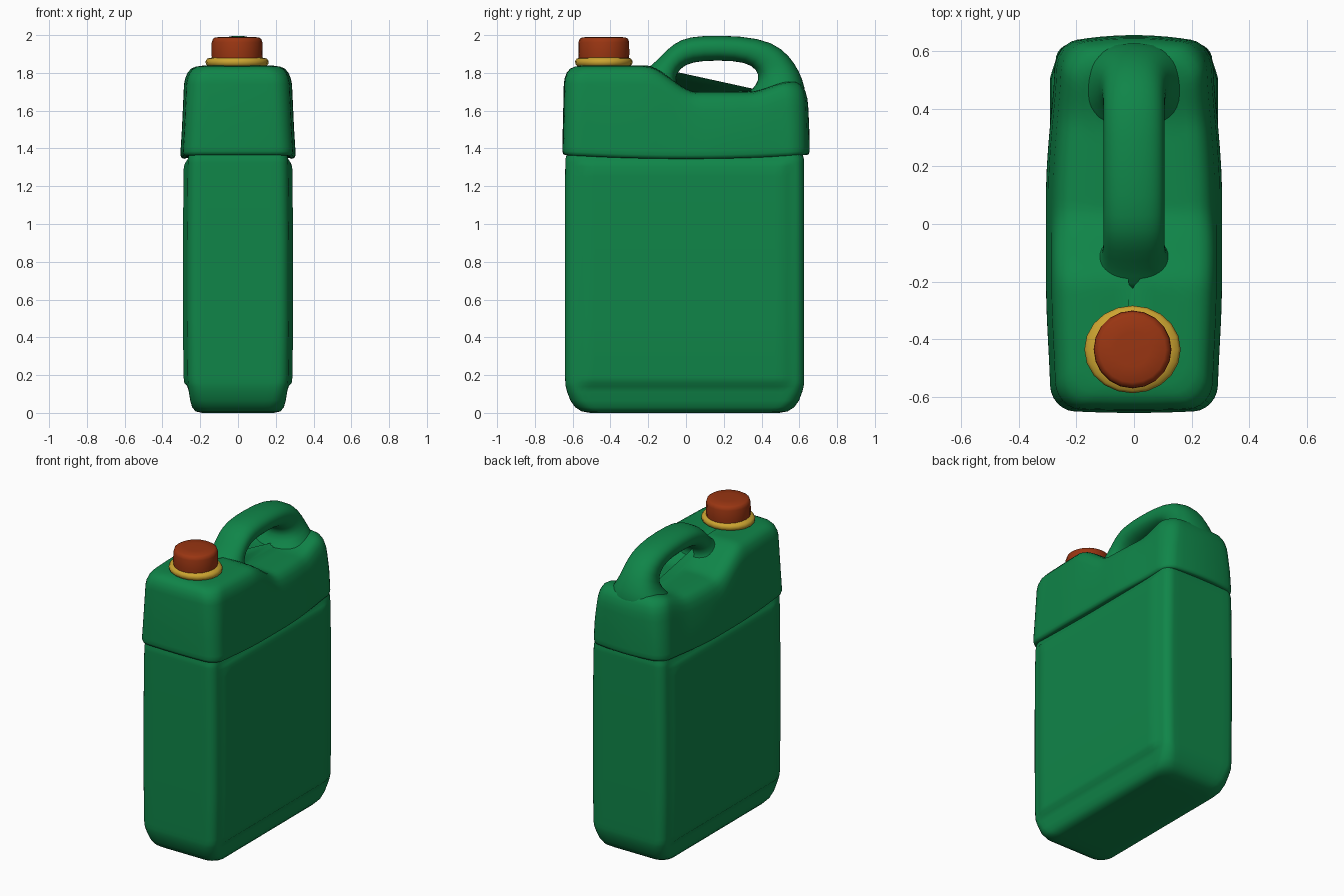
import bpy, bmesh, math
from mathutils import Vector

cube = bpy.data.objects.get("Cube")
if cube:
    bpy.data.objects.remove(cube, do_unlink=True)


def material(name, rgb):
    m = bpy.data.materials.new(name)
    m.use_nodes = True
    m.diffuse_color = (*rgb, 1)
    bsdf = m.node_tree.nodes["Principled BSDF"]
    bsdf.inputs["Base Color"].default_value = (*rgb, 1)
    bsdf.inputs["Roughness"].default_value = 0.6
    return m


GREEN = material("green plastic", (0.005, 0.235, 0.066))
RED = material("rust red cap", (0.32, 0.036, 0.006))
YELLOW = material("yellow collar", (0.6, 0.37, 0.03))


def smooth(a, b, t):
    t = min(max((t - a) / (b - a), 0), 1)
    return t * t * (3 - 2 * t)


def loft(name, rings, mat, angle=40):
    """Skin a list of equal-length closed rings and cap both ends."""
    bm = bmesh.new()
    loops = [[bm.verts.new(p) for p in ring] for ring in rings]
    n = len(loops[0])
    for a, b in zip(loops, loops[1:]):
        for i in range(n):
            j = (i + 1) % n
            bm.faces.new((a[i], a[j], b[j], b[i]))
    bm.faces.new(loops[0][::-1])
    bm.faces.new(loops[-1])
    bmesh.ops.recalc_face_normals(bm, faces=bm.faces)
    me = bpy.data.meshes.new(name)
    bm.to_mesh(me)
    bm.free()
    me.materials.append(mat)
    ob = bpy.data.objects.new(name, me)
    bpy.context.collection.objects.link(ob)
    bpy.ops.object.select_all(action="DESELECT")
    ob.select_set(True)
    bpy.context.view_layer.objects.active = ob
    bpy.ops.object.shade_smooth_by_angle(angle=math.radians(angle))
    return ob


def outline(hx, hy, r, long=36, short=10, arc=6):
    """Rounded rectangle outline as (x, y) points, counterclockwise."""
    r = min(r, hx * 0.9)
    corners = [(hx - r, hy - r), (r - hx, hy - r), (r - hx, r - hy), (hx - r, r - hy)]
    pts = []
    for k, (cx, cy) in enumerate(corners):
        for i in range(arc + 1):
            a = math.pi / 2 * (k + i / arc)
            pts.append(Vector((cx + r * math.cos(a), cy + r * math.sin(a))))
        nx, ny = corners[(k + 1) % 4]
        a = math.pi / 2 * (k + 1)
        end = Vector((nx + r * math.cos(a), ny + r * math.sin(a)))
        start, count = pts[-1].copy(), short if k % 2 == 0 else long
        pts += [start.lerp(end, i / count) for i in range(1, count)]
    return pts


# Lower tank: rounded bottom, slightly raised side panels
def tank_ring(z, hx, hy, r):
    ring = []
    for x, y in outline(hx, hy, r):
        edge = min(0.56 - abs(y), z - 0.13, 1.345 - z)
        panel = smooth(0, 0.035, edge) if abs(x) > hx * 0.9 else 0
        x += math.copysign(0.02 * panel, x)
        ring.append((x, y - 0.007, z))
    return ring


tank_steps = [
    (0, 0.10, 0.40, 0.08), (0, 0.19, 0.50, 0.08), (0.008, 0.225, 0.545, 0.08),
    (0.03, 0.243, 0.58, 0.08), (0.065, 0.253, 0.605, 0.075), (0.11, 0.26, 0.622, 0.07),
    (0.14, 0.264, 0.63, 0.065), (0.16, 0.266, 0.632, 0.06), (0.19, 0.268, 0.633, 0.06),
    (0.5, 0.272, 0.633, 0.06), (0.9, 0.272, 0.633, 0.06), (1.25, 0.268, 0.633, 0.06),
    (1.305, 0.267, 0.632, 0.06), (1.325, 0.266, 0.632, 0.06), (1.345, 0.265, 0.631, 0.06),
    (1.42, 0.25, 0.61, 0.06),
]
loft("lower_tank", [tank_ring(*s) for s in tank_steps], GREEN)


# Upper shell: overhanging lip, shoulders, and a hollow below the handle
def crest(y):
    return 1.84 - 0.14 * smooth(-0.22, 0.06, y) + 0.06 * smooth(0.33, 0.58, y)


def shell_point(p, hx, hy, z, drop):
    x, y = p
    if drop is None:
        z -= 0.02 * (1 - (y / 0.65) ** 2)
    else:
        z = crest(y) - drop * (1 + 0.4 * smooth(-0.1, 0.2, y))
    taper = 1 - 0.1 * smooth(0.1, 0.62, y) - 0.05 * smooth(0.2, 0.65, -y)
    bow = 0.03 if y > 0 else 0.01
    y -= math.copysign(bow * (x / 0.3) ** 2, y) * smooth(0.3, 0.6, abs(y))
    return (x * taper, y, z)


def shell_ring(hx, hy, r, z=0, drop=None):
    return [shell_point(p, hx, hy, z, drop) for p in outline(hx, hy, r)]


shell = [
    shell_ring(0.25, 0.61, 0.06, 1.375), shell_ring(0.285, 0.638, 0.07, 1.365),
    shell_ring(0.299, 0.65, 0.08, 1.37), shell_ring(0.305, 0.655, 0.085, 1.385),
    shell_ring(0.304, 0.655, 0.085, 1.41), shell_ring(0.297, 0.652, 0.085, 1.52),
]
for hx, hy, drop in ((0.286, 0.647, 0.1), (0.28, 0.643, 0.07), (0.268, 0.632, 0.04),
                     (0.25, 0.615, 0.019), (0.225, 0.59, 0.007), (0.19, 0.56, 0.002),
                     (0.13, 0.5, 0), (0.07, 0.44, 0), (0.02, 0.39, 0)):
    shell.append(shell_ring(hx, hy, 0.09, drop=drop))
loft("upper_shell", shell, GREEN, 60)

# Handle: (outer y, z), (inner y, z), half width; flared where it meets the shell
handle_steps = [
    ((-0.27, 1.78), (0.06, 1.62), 0.17), ((-0.205, 1.825), (-0.03, 1.71), 0.13),
    ((-0.16, 1.86), (-0.057, 1.755), 0.112), ((-0.10, 1.925), (-0.05, 1.80), 0.107),
    ((-0.03, 1.98), (-0.005, 1.845), 0.107), ((0.08, 2.0), (0.08, 1.865), 0.107),
    ((0.30, 1.997), (0.26, 1.865), 0.107), ((0.46, 1.965), (0.35, 1.842), 0.107),
    ((0.55, 1.89), (0.39, 1.79), 0.11), ((0.60, 1.81), (0.375, 1.735), 0.13),
    ((0.632, 1.73), (0.31, 1.68), 0.19), ((0.642, 1.62), (0.28, 1.60), 0.22),
]


def handle_ring(outer, inner, half, n=20):
    outer, inner = Vector((0, *outer)), Vector((0, *inner))
    mid, arm = (outer + inner) / 2, (outer - inner) / 2
    ring = []
    for i in range(n):
        c, s = math.cos(2 * math.pi * i / n), math.sin(2 * math.pi * i / n)
        side = math.copysign(abs(c) ** 0.85, c) * half
        up = math.copysign(abs(s) ** 0.85, s)
        ring.append(mid + arm * up + Vector((side, 0, 0)))
    return ring


handle = loft("handle", [handle_ring(*s) for s in handle_steps], GREEN, 80)
sub = handle.modifiers.new("soften", "SUBSURF")
sub.levels = sub.render_levels = 1


# Spout fittings: turned profiles of (radius, z)
def turned(name, profile, mat, squash=1, n=20):
    rings = [[(r * math.cos(2 * math.pi * i / n) - 0.005,
               r * squash * math.sin(2 * math.pi * i / n) - 0.435, z) for i in range(n)]
             for r, z in profile]
    return loft(name, rings, mat, 50)


turned("neck", [(0.14, 1.78), (0.14, 1.85)], GREEN)
turned("collar", [(0.13, 1.832), (0.152, 1.834), (0.165, 1.846), (0.167, 1.862),
                  (0.158, 1.876), (0.13, 1.882)], YELLOW, 0.91)
turned("cap", [(0.132, 1.86), (0.135, 1.90), (0.134, 1.962), (0.128, 1.98),
               (0.115, 1.988), (0.06, 1.991)], RED)
